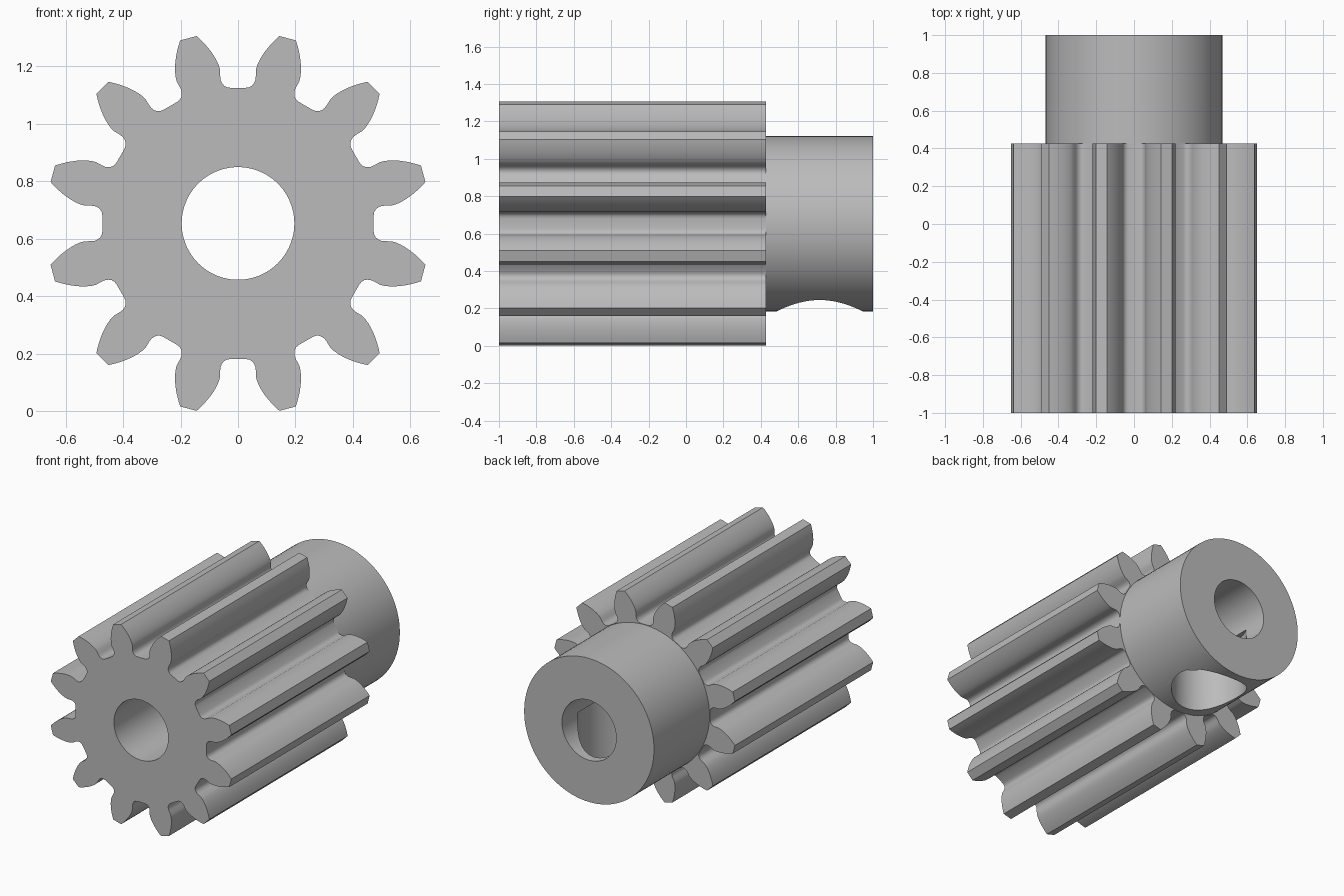
import bpy, bmesh, math
from mathutils import Matrix, Vector

cube = bpy.data.objects.get("Cube")
if cube:
    bpy.data.objects.remove(cube, do_unlink=True)

TEETH = 12
AXIS_Z = 0.653
TIP_R, PITCH_R = 0.668, 0.5726
BASE_R = PITCH_R * math.cos(math.radians(20))
BACK, GEAR_END, FRONT = 1.0, 0.427, -1.0
HUB_R, BORE_R = 0.469, 0.196
HOLE_R, HOLE_Y = 0.23, 0.715

steel = bpy.data.materials.new("steel grey")
steel.use_nodes = True
grey = (0.5, 0.5, 0.5, 1)
steel.diffuse_color = grey
steel.node_tree.nodes["Principled BSDF"].inputs["Base Color"].default_value = grey


def make_object(name, bm):
    bmesh.ops.recalc_face_normals(bm, faces=bm.faces)
    mesh = bpy.data.meshes.new(name)
    bm.to_mesh(mesh)
    bm.free()
    mesh.materials.append(steel)
    obj = bpy.data.objects.new(name, mesh)
    bpy.context.collection.objects.link(obj)
    return obj


def cylinder(name, radius, start, end, sides=96):
    """Closed cylinder running between two points."""
    start, end = Vector(start), Vector(end)
    axis = end - start
    turn = axis.to_track_quat('Z', 'Y').to_matrix().to_4x4()
    bm = bmesh.new()
    bmesh.ops.create_cone(bm, cap_ends=True, segments=sides, radius1=radius,
                          radius2=radius, depth=axis.length,
                          matrix=Matrix.Translation((start + end) / 2) @ turn)
    return make_object(name, bm)


def combine(body, tool, operation):
    mod = body.modifiers.new(operation.lower(), 'BOOLEAN')
    mod.operation = operation
    mod.solver = 'EXACT'
    mod.object = tool
    bpy.context.view_layer.objects.active = body
    bpy.ops.object.modifier_apply(modifier=mod.name)
    bpy.data.objects.remove(tool, do_unlink=True)


def involute(radius):
    angle = math.acos(min(1, BASE_R / radius))
    return math.tan(angle) - angle


# Half tooth from valley to tip: (radius, angle from tooth centre)
root = [(0.472, 15), (0.473, 11.6), (0.476, 10.2), (0.482, 9.2),
        (0.491, 8.5), (0.502, 8.1), (0.515, 8.1)]
half = [(r, math.radians(a)) for r, a in root]
for i in range(9):
    r = BASE_R + (TIP_R - BASE_R) * i / 8
    half.append((r, math.pi / 2 / TEETH + involute(PITCH_R) - involute(r)))

# Toothed body
bm = bmesh.new()
verts = []
for k in range(TEETH):
    middle = (k + 0.5) * math.tau / TEETH
    outline = [(r, -a) for r, a in half] + [(r, a) for r, a in reversed(half[1:])]
    for r, a in outline:
        verts.append(bm.verts.new((r * math.sin(middle + a), FRONT,
                                   AXIS_Z + r * math.cos(middle + a))))
face = bm.faces.new(verts)
sweep = bmesh.ops.extrude_face_region(bm, geom=[face])
bmesh.ops.translate(bm, vec=(0, GEAR_END - FRONT, 0),
                    verts=[g for g in sweep["geom"] if isinstance(g, bmesh.types.BMVert)])
pinion = make_object("pinion_gear", bm)

# Rear hub, shaft bore and set screw hole
combine(pinion, cylinder("hub", HUB_R, (0, 0, AXIS_Z), (0, BACK, AXIS_Z)), 'UNION')
combine(pinion, cylinder("bore_cutter", BORE_R, (0, -1.2, AXIS_Z), (0, 1.2, AXIS_Z)),
        'DIFFERENCE')
combine(pinion, cylinder("screw_hole_cutter", HOLE_R, (0, HOLE_Y, -0.2),
                         (0, HOLE_Y, AXIS_Z)), 'DIFFERENCE')

# Smooth curved walls, crisp edges
bpy.ops.object.select_all(action='DESELECT')
pinion.select_set(True)
bpy.context.view_layer.objects.active = pinion
bpy.ops.object.shade_smooth_by_angle(angle=math.radians(30))
